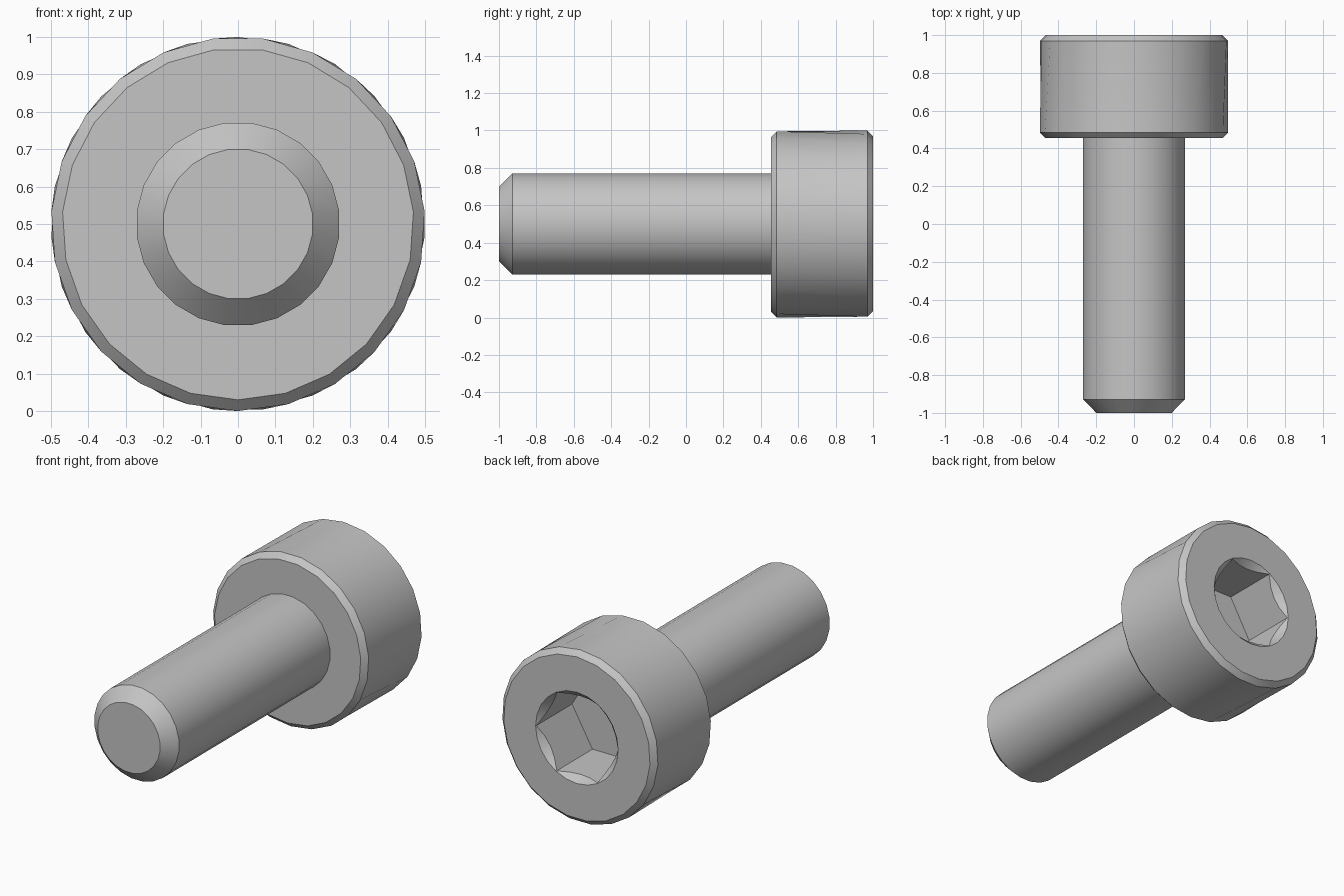
import bpy, bmesh
from math import pi, sin, cos, radians

cube = bpy.data.objects.get("Cube")
if cube:
    bpy.data.objects.remove(cube, do_unlink=True)

AXIS_Z = 0.5

steel = bpy.data.materials.new("grey steel")
steel.use_nodes = True
grey = (0.56, 0.56, 0.56, 1)
steel.diffuse_color = grey
steel.node_tree.nodes["Principled BSDF"].inputs["Base Color"].default_value = grey


def turned(name, sides, rings):
    """Closed solid along y; each ring is (y, radius, start angle from the top)."""
    bm = bmesh.new()
    loops = []
    for y, r, start in rings:
        angles = [start + 2 * pi * i / sides for i in range(sides)]
        loops.append([bm.verts.new((r * sin(a), y, AXIS_Z + r * cos(a))) for a in angles])
    for (ra, la), (rb, lb) in zip(zip(rings, loops), zip(rings[1:], loops[1:])):
        for i in range(sides):
            j = (i + 1) % sides
            if ra[2] == rb[2]:
                bm.faces.new((la[i], la[j], lb[j], lb[i]))
            else:  # rings half a step apart are joined by triangles
                bm.faces.new((la[i], la[j], lb[j]))
                bm.faces.new((la[i], lb[j], lb[i]))
    bm.faces.new(loops[0])
    bm.faces.new(loops[-1])
    bmesh.ops.recalc_face_normals(bm, faces=bm.faces)
    mesh = bpy.data.meshes.new(name)
    bm.to_mesh(mesh)
    bm.free()
    mesh.materials.append(steel)
    obj = bpy.data.objects.new(name, mesh)
    bpy.context.collection.objects.link(obj)
    return obj


def activate(obj):
    bpy.ops.object.select_all(action="DESELECT")
    obj.select_set(True)
    bpy.context.view_layer.objects.active = obj


def cut(obj, cutter):
    activate(obj)
    mod = obj.modifiers.new("cut", "BOOLEAN")
    mod.operation = "DIFFERENCE"
    mod.solver = "EXACT"
    mod.object = cutter
    bpy.ops.object.modifier_apply(modifier=mod.name)
    bpy.data.objects.remove(cutter, do_unlink=True)


# Cylindrical head, chamfered at both rims
HEAD_SIDES = 23
half = -pi / HEAD_SIDES
head = turned("screw_head", HEAD_SIDES, [
    (0.455, 0.47, half), (0.485, 0.5, half), (0.97, 0.5, 0), (1.0, 0.47, 0)])

# Hexagonal socket with a conical lead-in
cut(head, turned("socket_cutter", 6, [(0.67, 0.262, pi / 6), (1.1, 0.262, pi / 6)]))
cut(head, turned("lead_in_cutter", 24, [(0.935, 0.2, 0), (1.035, 0.3, 0)]))

# Plain shank with a chamfered tip
SHANK_SIDES = 24
flat = pi / SHANK_SIDES
shank = turned("screw_shank", SHANK_SIDES, [
    (-1.0, 0.201, flat), (-0.928, 0.2727, flat), (0.47, 0.2727, flat)])

for part in (head, shank):
    activate(part)
    bpy.ops.object.shade_smooth_by_angle(angle=radians(28))
